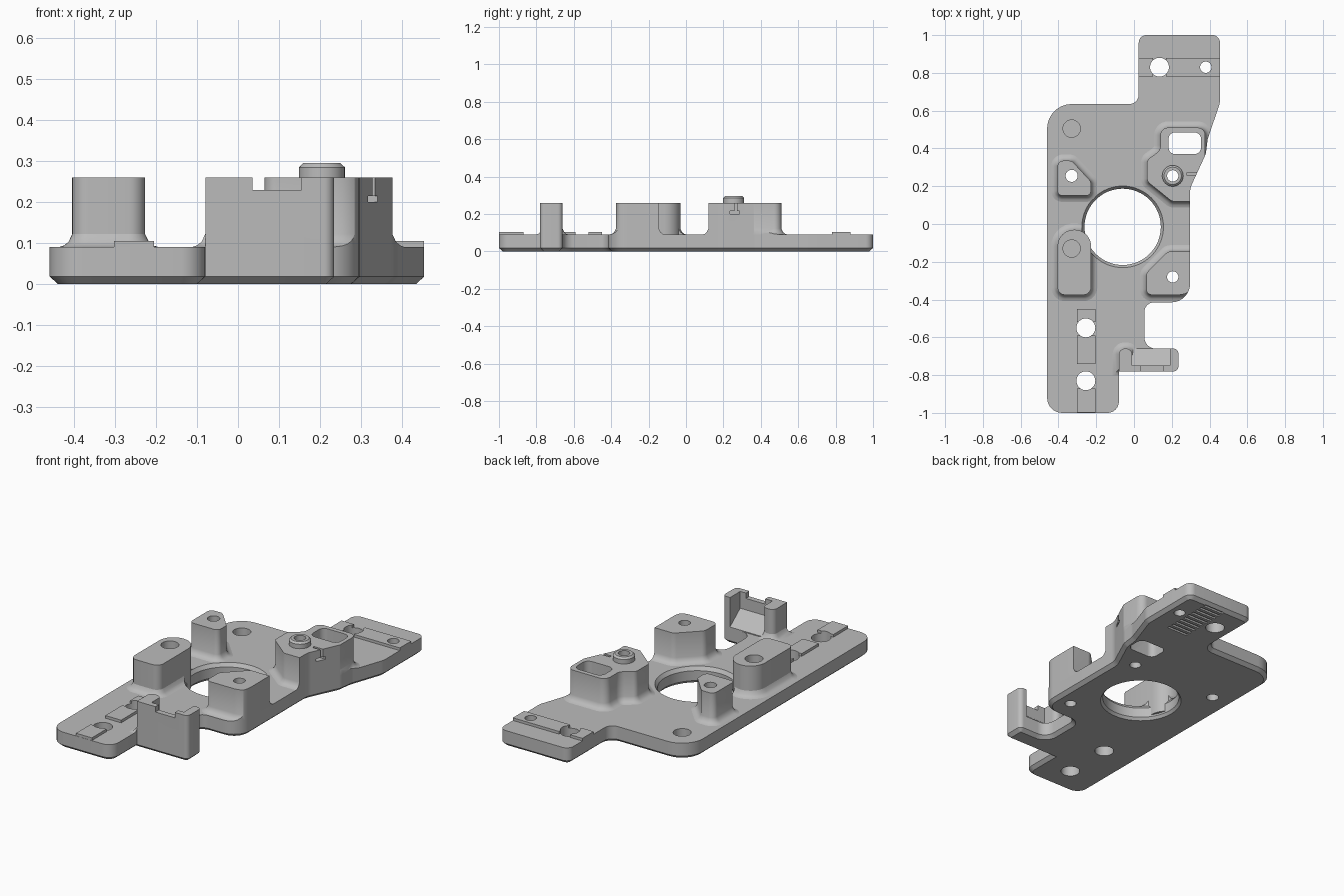
import bpy, bmesh, math
from mathutils import Vector

cube = bpy.data.objects.get("Cube")
if cube:
    bpy.data.objects.remove(cube, do_unlink=True)

grey = bpy.data.materials.new("plain grey")
grey.use_nodes = True
grey.diffuse_color = (0.5, 0.5, 0.5, 1)
grey.node_tree.nodes["Principled BSDF"].inputs["Base Color"].default_value = (0.5, 0.5, 0.5, 1)


def rounded(points, steps=8):
    """Counter-clockwise outline from (x, y, corner radius)."""
    out = []
    for i, (x, y, r) in enumerate(points):
        p = Vector((x, y))
        if r == 0:
            out.append(p)
            continue
        u = (Vector(points[i - 1][:2]) - p).normalized()
        v = (Vector(points[(i + 1) % len(points)][:2]) - p).normalized()
        half = u.angle(v) / 2
        t = r / math.tan(half)
        c = p + (u + v).normalized() * r / math.sin(half)
        a, b = p + u * t - c, p + v * t - c
        turn = a.angle_signed(b)
        for k in range(steps + 1):
            w = -turn * k / steps
            out.append(c + Vector((a.x * math.cos(w) - a.y * math.sin(w),
                                   a.x * math.sin(w) + a.y * math.cos(w))))
    return out


def circle(x, y, r, n=32):
    return [Vector((x + r * math.cos(k * math.tau / n), y + r * math.sin(k * math.tau / n)))
            for k in range(n)]


def offset(outline, d):
    out = []
    for i, p in enumerate(outline):
        e = (p - outline[i - 1]).normalized()
        f = (outline[(i + 1) % len(outline)] - p).normalized()
        n = Vector((e.y + f.y, -e.x - f.x)).normalized()
        out.append(p + n * d / max(0.4, n.dot(Vector((e.y, -e.x)))))
    return out


def loft(name, outline, levels):
    """Solid through copies of the outline; levels are (z, outward offset)."""
    bm = bmesh.new()
    rings = [[bm.verts.new((p.x, p.y, z)) for p in offset(outline, d)] for z, d in levels]
    n = len(outline)
    for low, high in zip(rings, rings[1:]):
        for i in range(n):
            j = (i + 1) % n
            bm.faces.new((low[i], low[j], high[j], high[i]))
    bm.faces.new(rings[0][::-1])
    bm.faces.new(rings[-1])
    mesh = bpy.data.meshes.new(name)
    bm.to_mesh(mesh)
    bm.free()
    mesh.materials.append(grey)
    obj = bpy.data.objects.new(name, mesh)
    bpy.context.collection.objects.link(obj)
    return obj


def box(name, x0, x1, y0, y1, z0, z1):
    return loft(name, [Vector(p) for p in ((x0, y0), (x1, y0), (x1, y1), (x0, y1))],
                [(z0, 0), (z1, 0)])


def cut(obj, cutters, operation='DIFFERENCE'):
    bpy.context.view_layer.objects.active = obj
    for c in cutters:
        mod = obj.modifiers.new("cut", 'BOOLEAN')
        mod.operation, mod.solver, mod.object = operation, 'EXACT', c
        bpy.ops.object.modifier_apply(modifier=mod.name)


helpers = []


def cutter(obj):
    obj.hide_render = True
    helpers.append(obj)
    return obj


def drill(x, y, r, z0=-0.1):
    return cutter(loft("drill", circle(x, y, r), [(z0, 0), (0.5, 0)]))


# Plate outline and the envelope that trims everything standing on it
plate_line = rounded([
    (-0.46, -1, 0.08), (-0.08, -1, 0.06), (-0.08, -0.78, 0), (0.235, -0.78, 0.025),
    (0.235, -0.66, 0.025), (0.055, -0.66, 0.06), (0.055, -0.415, 0.05), (0.297, -0.415, 0.1),
    (0.297, 0.19, 0.1), (0.38, 0.37, 0.08), (0.39, 0.45, 0.1), (0.455, 0.64, 0.1),
    (0.455, 1, 0.04), (0.025, 1, 0.04), (0.025, 0.635, 0.05), (-0.46, 0.635, 0.13)])
plate = loft("base_plate", plate_line, [(0, -0.02), (0.018, 0), (0.09, 0)])
envelope = cutter(loft("envelope", plate_line, [(0.01, 0), (0.4, 0)]))

# Holes
bore = cutter(loft("bore", circle(-0.06, -0.015, 0.202, 64),
                   [(-0.05, 0.012), (0, 0.012), (0.015, 0), (0.07, 0), (0.09, 0.014), (0.3, 0.014)]))
strip_drills = [drill(-0.255, -0.55, 0.05), drill(-0.255, -0.83, 0.05)]
tab_drills = [drill(0.135, 0.83, 0.05), drill(0.38, 0.83, 0.03)]
rear_drill = drill(0.205, 0.255, 0.03)
front_drill = drill(0.205, -0.28, 0.03)
side_drill = drill(-0.33, 0.255, 0.032)
window = cutter(loft("window", rounded([(0.183, 0.37, 0.035), (0.355, 0.37, 0.035),
                                        (0.355, 0.485, 0.035), (0.183, 0.485, 0.035)]),
                     [(-0.1, 0), (0.5, 0)]))
cut(plate, [bore, *strip_drills, *tab_drills, rear_drill, front_drill, side_drill, window,
            drill(-0.33, 0.505, 0.046, 0.03)])

# Row of shallow grooves under the tab
cut(plate, [cutter(box("groove", 0.2, 0.33, y, y + 0.015, -0.05, 0.01))
            for y in (0.67 + 0.033 * k for k in range(10))])

# Bosses with flared feet
FLARE = [(0.086, 0.034), (0.09, 0.033), (0.094, 0.02), (0.103, 0.009), (0.122, 0), (0.26, 0)]


def boss(name, points, cutters):
    obj = loft(name, rounded(points), FLARE)
    cut(obj, [envelope], 'INTERSECT')
    cut(obj, cutters)
    return obj


boss("side_boss", [(-0.405, 0.15, 0.025), (-0.228, 0.15, 0.025), (-0.228, 0.225, 0.03),
                   (-0.33, 0.335, 0.03), (-0.405, 0.335, 0.03)], [side_drill])
boss("front_boss", [(0.065, -0.375, 0.03), (0.32, -0.375, 0.08), (0.32, -0.145, 0),
                    (0.18, -0.145, 0.04), (0.065, -0.26, 0.04)], [front_drill])
slits = [cutter(box("slit", 0.28, 0.4, 0.258, 0.272, 0.2, 0.3)),
         cutter(box("slit_foot", 0.28, 0.4, 0.235, 0.285, 0.2, 0.215))]
boss("rear_boss", [(0.2, 0.12, 0.03), (0.34, 0.12, 0), (0.34, 0.25, 0), (0.377, 0.36, 0.04),
                   (0.377, 0.51, 0.04), (0.14, 0.51, 0.04), (0.14, 0.39, 0.05),
                   (0.07, 0.34, 0.03), (0.07, 0.225, 0.03)], [rear_drill, window, *slits])

# Long boss: its core hangs over the bore, its flare stops at the bore edge
long_line = [(-0.405, -0.375, 0.04), (-0.227, -0.375, 0.04),
             (-0.227, -0.03, 0.088), (-0.405, -0.03, 0.088)]
blind = drill(-0.33, -0.13, 0.046, 0.12)
core = loft("long_boss", rounded(long_line), [(0.025, 0), (0.26, 0)])
cut(core, [blind])
foot = loft("long_boss_foot", rounded(long_line), FLARE[:-1])
cut(foot, [envelope], 'INTERSECT')
cut(foot, [bore, blind])

# Collar on the rear boss
collar = loft("collar", circle(0.205, 0.255, 0.056), [(0.255, 0), (0.285, 0), (0.295, -0.01)])
cut(collar, [rear_drill])

# Upright clip: U-shaped wall with a notch, and a ramp in its pocket
clip = loft("clip", rounded([
    (-0.08, -0.78, 0), (0.235, -0.78, 0.025), (0.235, -0.66, 0.025), (0.19, -0.66, 0),
    (0.19, -0.75, 0), (-0.01, -0.75, 0), (-0.01, -0.66, 0.03), (-0.08, -0.66, 0.03)]),
    [(0.086, 0), (0.26, 0)])
notch = cutter(box("notch", 0.035, 0.155, -0.9, -0.7, 0.23, 0.4))
cut(clip, [notch])
ramp = box("clip_ramp", -0.01, 0.19, -0.755, -0.66, 0.086, 0.17)
for v in ramp.data.vertices:
    if v.co.y > -0.7 and v.co.z > 0.1:
        v.co.z = 0.095
clip_foot = loft("clip_foot", rounded([(-0.08, -0.77, 0), (-0.01, -0.77, 0),
                                       (-0.01, -0.66, 0.03), (-0.08, -0.66, 0.03)]), FLARE[:-1])
cut(clip_foot, [envelope], 'INTERSECT')

# Raised strips beside the fixing holes
for y0, y1 in ((-0.999, -0.87), (-0.74, -0.59), (-0.52, -0.45)):
    cut(box("front_strip", -0.303, -0.205, y0, y1, 0.086, 0.105), strip_drills)
for x0, x1 in ((0.025, 0.1), (0.17, 0.455)):
    cut(box("tab_strip", x0, x1, 0.78, 0.88, 0.086, 0.105), tab_drills)

# Remove helpers, then smooth the rounded sides
for h in helpers:
    bpy.data.objects.remove(h, do_unlink=True)
bpy.ops.object.select_all(action='DESELECT')
for o in bpy.context.scene.objects:
    if o.type == 'MESH':
        o.select_set(True)
        bpy.context.view_layer.objects.active = o
bpy.ops.object.shade_smooth_by_angle(angle=math.radians(32))
